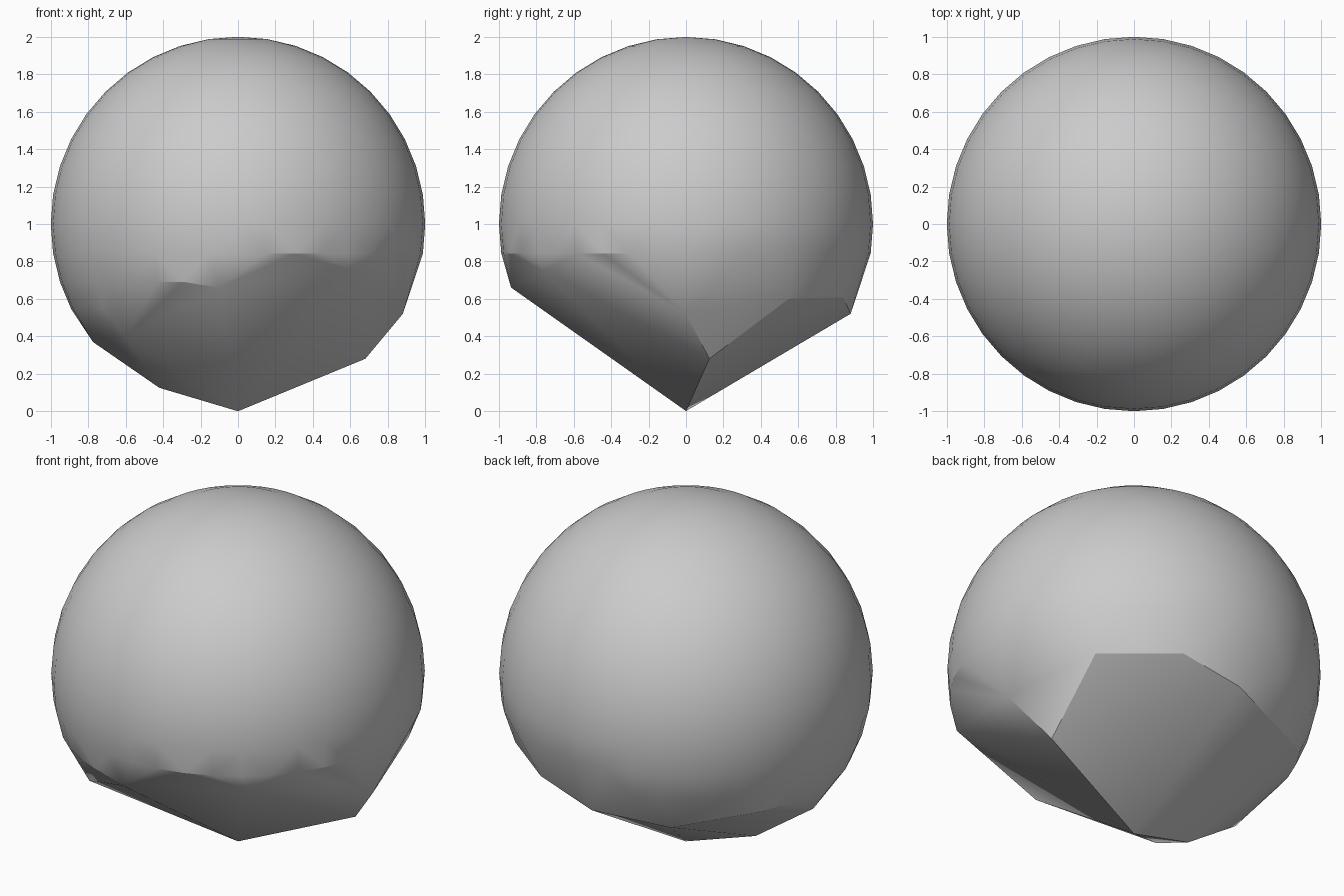
import bpy, bmesh
from mathutils import Vector

if "Cube" in bpy.data.objects:
    bpy.data.objects.remove(bpy.data.objects["Cube"])

C = Vector((0, 0, 1))

# Dense upper dome: keep the sphere points above a boundary that dips on the left
bm = bmesh.new()
bmesh.ops.create_uvsphere(bm, u_segments=40, v_segments=20, radius=1)
dome = [v.co + C for v in bm.verts]
dome = [p for p in dome if p.z > min(0.80, 0.76 + 0.32 * p.x)]
bm.free()

# Few points left on the underside, giving broad facets down to the tip
underside = [
    (0, 0, 0),
    (0.68, 0.125, 0.28), (0.88, 0, 0.52),
    (-0.42, -0.05, 0.125), (-0.775, -0.08, 0.37),
    (-0.10, -0.935, 0.66), (-0.60, -0.53, 0.40), (0.60, -0.76, 0.75),
    (0, 0.88, 0.52), (-0.41, 0.73, 0.47),
    (0.36, 0.84, 0.61), (0.73, 0.55, 0.60),
]

# Skin all points into one closed ball
bm = bmesh.new()
for p in dome + [Vector(q) for q in underside]:
    bm.verts.new(p)
res = bmesh.ops.convex_hull(bm, input=bm.verts[:])
loose = [v for v in bm.verts if not v.link_faces]
bmesh.ops.delete(bm, geom=loose, context='VERTS')
bmesh.ops.recalc_face_normals(bm, faces=bm.faces[:])
mesh = bpy.data.meshes.new("faceted_ball")
bm.to_mesh(mesh)
bm.free()

ball = bpy.data.objects.new("faceted_ball", mesh)
bpy.context.collection.objects.link(ball)
bpy.context.view_layer.objects.active = ball
ball.select_set(True)
bpy.ops.object.shade_smooth_by_angle(angle=0.4)
